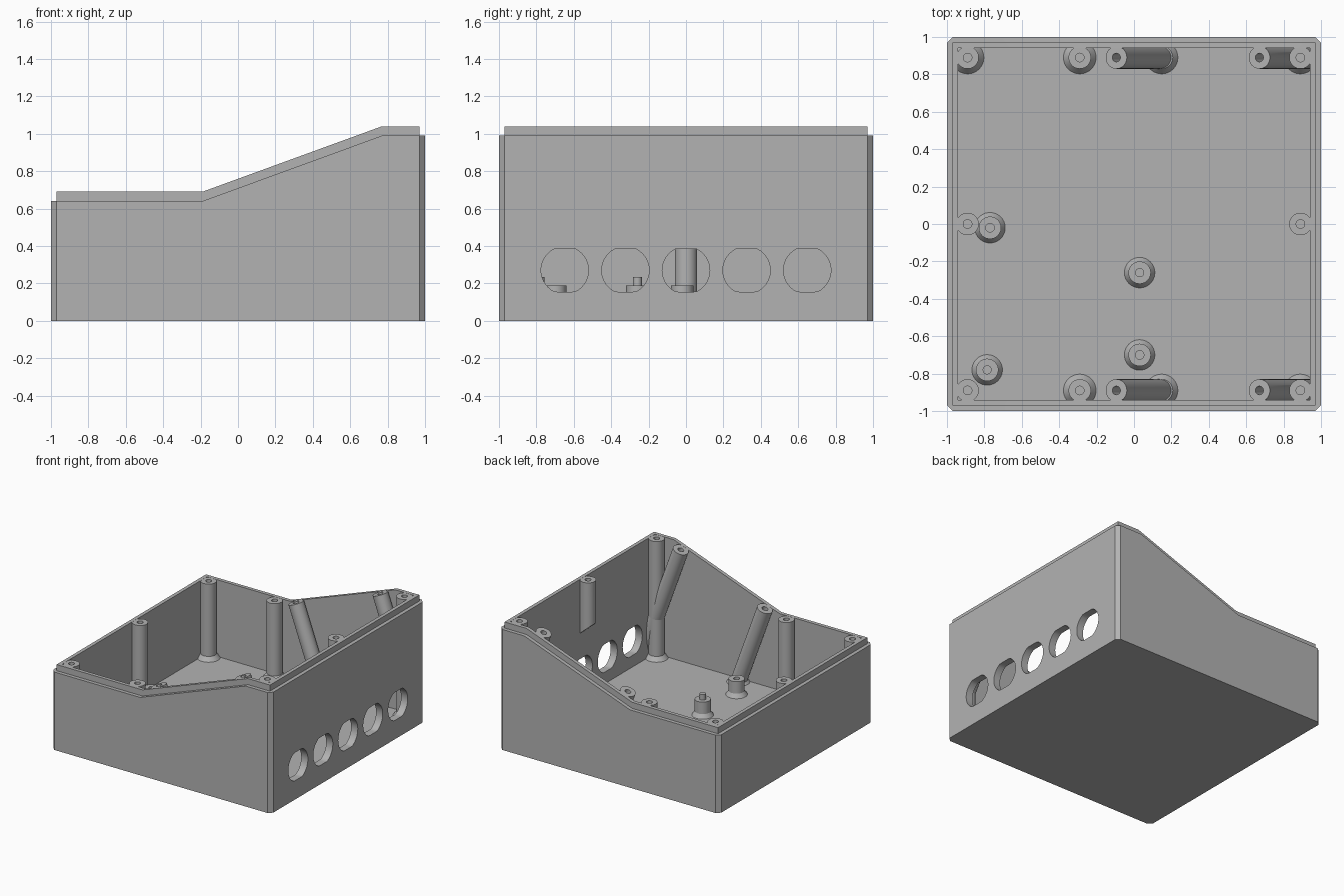
import bpy, bmesh, math
from mathutils import Vector, Matrix

cube = bpy.data.objects.get("Cube")
if cube:
    bpy.data.objects.remove(cube, do_unlink=True)

grey = bpy.data.materials.new("plain_grey")
grey.use_nodes = True
colour = (0.45, 0.45, 0.45, 1)
grey.diffuse_color = colour
grey.node_tree.nodes["Principled BSDF"].inputs["Base Color"].default_value = colour

FLOOR = 0.06
BEND_LOW, BEND_HIGH = -0.19, 0.77     # where the sloped rim starts and ends
RIM_LOW, RIM_HIGH = 0.64, 0.99
LIP = 0.05
SLOPE = (RIM_HIGH - RIM_LOW) / (BEND_HIGH - BEND_LOW)
POST_R, PILOT_R, FOOT_R = 0.06, 0.023, 0.095


def finish(name, bm):
    bmesh.ops.recalc_face_normals(bm, faces=bm.faces)
    mesh = bpy.data.meshes.new(name)
    bm.to_mesh(mesh)
    bm.free()
    mesh.materials.append(grey)
    ob = bpy.data.objects.new(name, mesh)
    bpy.context.collection.objects.link(ob)
    return ob


def rim_height(x):
    t = min(max(x, BEND_LOW), BEND_HIGH) - BEND_LOW
    return RIM_LOW + SLOPE * t


def prism(name, half, bottom, lift, chamfer=0):
    """Side profile with the stepped rim, extruded across y."""
    bm = bmesh.new()
    tops = [(x, rim_height(x) + lift) for x in (half, BEND_HIGH, BEND_LOW, -half)]
    outline = [(-half, bottom), (half, bottom)] + tops
    face = bm.faces.new([bm.verts.new((x, -half, z)) for x, z in outline])
    ext = bmesh.ops.extrude_face_region(bm, geom=[face])
    moved = [v for v in ext["geom"] if isinstance(v, bmesh.types.BMVert)]
    bmesh.ops.translate(bm, verts=moved, vec=(0, 2 * half, 0))
    if chamfer:
        corners = [e for e in bm.edges
                   if abs(e.verts[0].co.z - e.verts[1].co.z) > 0.3
                   and abs(e.verts[0].co.x - e.verts[1].co.x) < 0.01]
        bmesh.ops.bevel(bm, geom=corners, offset=chamfer, segments=1, affect='EDGES')
    return finish(name, bm)


def rod(name, start, end, r1, r2=None):
    """Cylinder or cone between two points."""
    a, b = Vector(start), Vector(end)
    axis = b - a
    turn = axis.to_track_quat('Z', 'Y').to_matrix().to_4x4()
    bm = bmesh.new()
    bmesh.ops.create_cone(bm, cap_ends=True, segments=40, radius1=r1,
                          radius2=r1 if r2 is None else r2, depth=axis.length,
                          matrix=Matrix.Translation((a + b) / 2) @ turn)
    return finish(name, bm)


def boolean(ob, tool, operation, keep=False):
    mod = ob.modifiers.new(operation, 'BOOLEAN')
    mod.operation, mod.solver, mod.object = operation, 'EXACT', tool
    bpy.context.view_layer.objects.active = ob
    bpy.ops.object.modifier_apply(modifier=mod.name)
    if not keep:
        bpy.data.objects.remove(tool, do_unlink=True)


def smooth(ob):
    bpy.ops.object.select_all(action='DESELECT')
    ob.select_set(True)
    bpy.context.view_layer.objects.active = ob
    bpy.ops.object.shade_smooth_by_angle(angle=math.radians(30))


# Enclosure shell with raised inner lip
shell = prism("enclosure_shell", 1, 0, 0, chamfer=0.03)
boolean(shell, prism("lip", 0.97, 0.03, LIP), 'UNION')
boolean(shell, prism("cavity", 0.94, FLOOR, 0.5), 'DIFFERENCE')

# Row of connector holes, round with flat top and bottom
for i in range(-2, 3):
    y = i * 0.324
    hole = rod("hole", (0.8, y, 0.27), (1.2, y, 0.27), 0.127)
    for v in hole.data.vertices:
        v.co.z = min(max(v.co.z, 0.155), 0.385)
    boolean(shell, hole, 'DIFFERENCE')
smooth(shell)

# Volume that trims the posts to the walls, floor and lip
trim = prism("post_trim_volume", 0.952, FLOOR - 0.01, LIP - 0.001)
trim.hide_render = True
trim.hide_viewport = False


def post(name, x, y, lean=0, foot=True, wedge=False):
    """Screw post with a pilot hole, square to the rim above it."""
    top = Vector((x, y, rim_height(x) + LIP))
    axis = Vector((-lean, 0, 1)).normalized()
    base = top - axis * ((top.z - FLOOR + 0.03) / axis.z)
    ob = rod(name, base - axis * 0.1, top + axis * 0.1, POST_R)
    boolean(ob, trim, 'INTERSECT', keep=True)
    boolean(ob, rod("pilot", top - axis * 0.3, top + axis * 0.2, PILOT_R), 'DIFFERENCE')
    if wedge:
        # Slanted underside so the post hangs from the wall
        n = Vector((1, 0, 1.15)).normalized()
        bm = bmesh.new()
        bm.from_mesh(ob.data)
        cut = bmesh.ops.bisect_plane(bm, geom=bm.verts[:] + bm.edges[:] + bm.faces[:],
                                     plane_co=(x, y, 0.64), plane_no=n, clear_inner=True)
        rim = [e for e in cut["geom_cut"] if isinstance(e, bmesh.types.BMEdge)]
        bmesh.ops.holes_fill(bm, edges=rim)
        bm.to_mesh(ob.data)
        bm.free()
    smooth(ob)
    if foot:
        fx = x + lean * (top.z - FLOOR)
        flare = rod(name + "_foot", (fx, y, FLOOR - 0.01), (fx, y, FLOOR + 0.035), FOOT_R, POST_R)
        boolean(flare, trim, 'INTERSECT', keep=True)
        smooth(flare)


# Posts along the front and back walls
for side, y in (("front", -0.89), ("back", 0.89)):
    post(side + "_low_corner_post", -0.89, y, foot=(side == "back"))
    post(side + "_low_middle_post", -0.29, y)
    post(side + "_slope_lower_post", -0.095, y, lean=SLOPE)
    post(side + "_slope_upper_post", 0.67, y, lean=SLOPE, foot=False)
    post(side + "_high_corner_post", 0.89, y)

# Posts in the middle of the side walls
post("low_wall_post", -0.89, 0, foot=False)
post("high_wall_post", 0.89, 0, foot=False, wedge=True)

# Circuit board standoffs: two with locating pins, two with screw holes
for i, (x, y, pin) in enumerate([(-0.77, -0.02, False), (-0.785, -0.78, True),
                                 (0.03, -0.26, True), (0.03, -0.70, False)]):
    name = f"standoff_{i + 1}"
    column = rod(name, (x, y, FLOOR - 0.01), (x, y, 0.19), POST_R)
    flare = rod("flare", (x, y, FLOOR - 0.02), (x, y, FLOOR + 0.035), FOOT_R, POST_R - 0.002)
    boolean(column, flare, 'UNION')
    if pin:
        boolean(column, rod("pin", (x, y, 0.15), (x, y, 0.235), 0.024), 'UNION')
    else:
        boolean(column, rod("bore", (x, y, 0.09), (x, y, 0.25), PILOT_R), 'DIFFERENCE')
    smooth(column)

bpy.data.objects.remove(trim, do_unlink=True)
